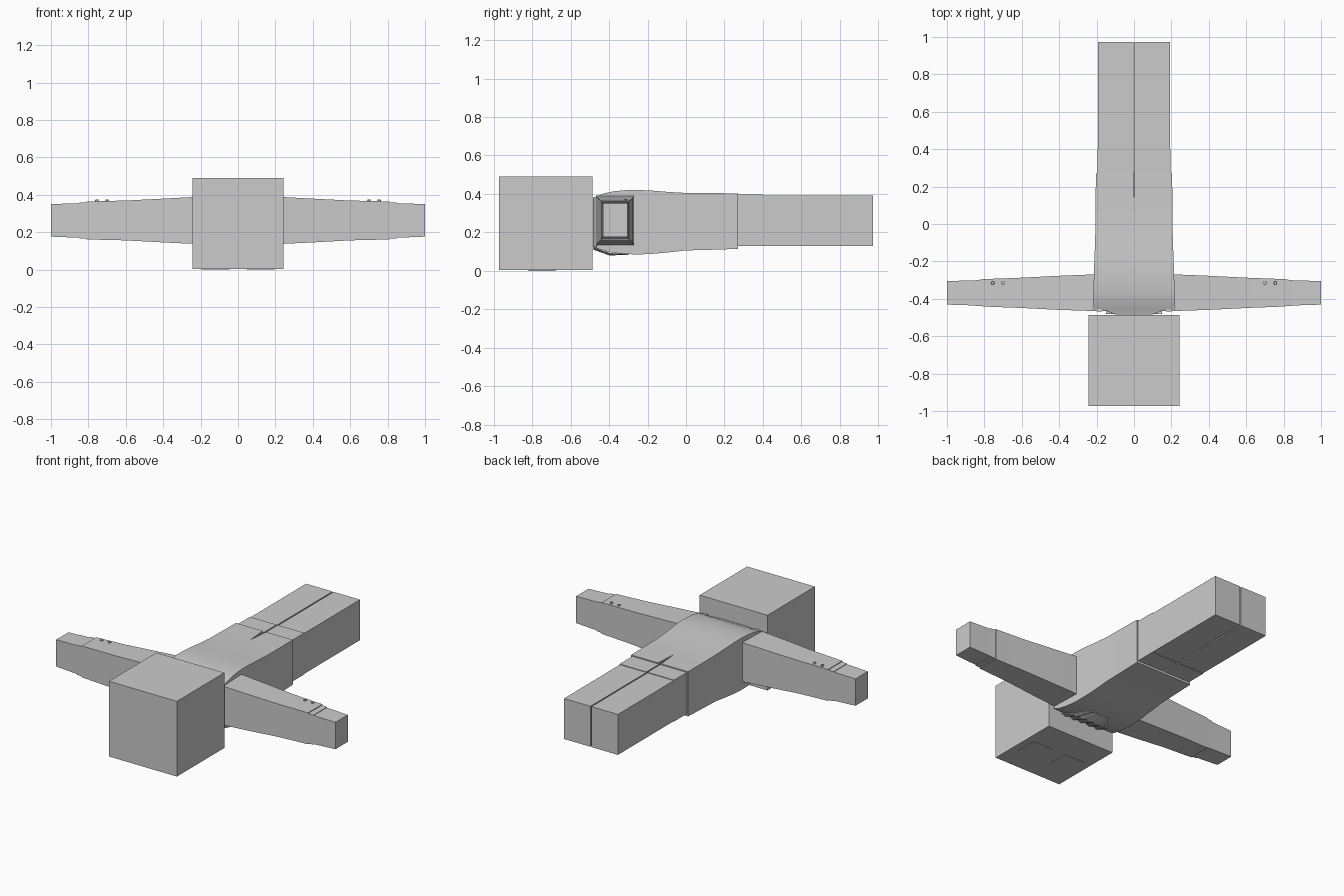
import bpy, bmesh

if "Cube" in bpy.data.objects:
    bpy.data.objects.remove(bpy.data.objects["Cube"])

def finish(name, bm, smooth=False):
    bmesh.ops.recalc_face_normals(bm, faces=bm.faces)
    me = bpy.data.meshes.new(name)
    bm.to_mesh(me)
    bm.free()
    ob = bpy.data.objects.new(name, me)
    bpy.context.collection.objects.link(ob)
    if smooth:
        bpy.ops.object.select_all(action='DESELECT')
        ob.select_set(True)
        bpy.context.view_layer.objects.active = ob
        bpy.ops.object.shade_smooth_by_angle(angle=0.6)
    return ob

def loft(name, rings, smooth=False):
    bm = bmesh.new()
    vs = [[bm.verts.new(p) for p in r] for r in rings]
    n = len(vs[0])
    for a, b in zip(vs, vs[1:]):
        for i in range(n):
            bm.faces.new((a[i], a[(i + 1) % n], b[(i + 1) % n], b[i]))
    bm.faces.new(vs[0])
    bm.faces.new(vs[-1])
    return finish(name, bm, smooth)

def ring_y(y, x0, x1, z0, z1):
    return [(x0, y, z0), (x1, y, z0), (x1, y, z1), (x0, y, z1)]

def ring_x(x, y0, y1, z0, z1):
    return [(x, y0, z0), (x, y1, z0), (x, y1, z1), (x, y0, z1)]

def box(name, x0, x1, y0, y1, z0, z1):
    return loft(name, [ring_y(y0, x0, x1, z0, z1), ring_y(y1, x0, x1, z0, z1)])

# Head, face down, with two thin eye plates
box("head", -0.243, 0.243, -0.972, -0.487, 0.003, 0.49)

# Jacket body: y, half width, bottom z, top z
profile = [(-0.465, 0.222, 0.118, 0.387), (-0.43, 0.22, 0.105, 0.402),
           (-0.38, 0.218, 0.094, 0.413), (-0.32, 0.216, 0.088, 0.419),
           (-0.26, 0.214, 0.085, 0.421), (-0.19, 0.212, 0.087, 0.418),
           (-0.1, 0.208, 0.095, 0.411), (0.0, 0.206, 0.106, 0.405),
           (0.12, 0.205, 0.109, 0.404), (0.27, 0.204, 0.114, 0.403)]
jacket = loft("jacket", [ring_y(y, -w, w, b, t) for y, w, b, t in profile], True)

# Narrow vent in the back of the jacket
vent = loft("vent_cutter", [[(0, 0.13, z), (0.014, 0.29, z), (-0.014, 0.29, z)] for z in (0.385, 0.45)])
vent.hide_render = True
vent.hide_viewport = True
mod = jacket.modifiers.new("vent", 'BOOLEAN')
mod.operation = 'DIFFERENCE'
mod.object = vent

# Collar between jacket and head
loft("collar", [ring_y(-0.46, -0.16, 0.16, 0.12, 0.388), ring_y(-0.484, -0.1, 0.1, 0.125, 0.38)])

for s, side in ((1, "right"), (-1, "left")):
    def lim(a, b):
        return sorted((s * a, s * b))
    box("eye_" + side, *lim(0.045, 0.195), -0.82, -0.68, 0.0, 0.006)
    # Leg
    box("leg_" + side, *lim(0.004, 0.193), 0.1, 0.972, 0.13, 0.392)
    box("trouser_top_" + side, *lim(0.004, 0.195), 0.1, 0.4, 0.128, 0.396)
    # Sleeve, shirt cuff and hand
    loft("sleeve_" + side, [ring_x(s * x, *v) for x, *v in (
        (0.17, -0.468, -0.268, 0.13, 0.392), (0.25, -0.464, -0.271, 0.138, 0.387),
        (0.4, -0.459, -0.277, 0.145, 0.379), (0.6, -0.449, -0.287, 0.156, 0.369),
        (0.81, -0.441, -0.295, 0.161, 0.364))], True)
    loft("cuff_" + side, [ring_x(s * 0.8, -0.439, -0.297, 0.165, 0.36),
                          ring_x(s * 0.847, -0.438, -0.299, 0.167, 0.358)])
    loft("hand_" + side, [ring_x(s * 0.8, -0.437, -0.3, 0.168, 0.356),
                          ring_x(s * 1.0, -0.431, -0.305, 0.176, 0.35)])
    # Sleeve buttons
    for x in (0.7, 0.755):
        bm = bmesh.new()
        bmesh.ops.create_cone(bm, cap_ends=True, segments=8, radius1=0.01, radius2=0.008, depth=0.012)
        bmesh.ops.translate(bm, verts=bm.verts, vec=(s * x, -0.315, 0.368))
        finish("button_" + side, bm)

# Pleated neckcloth on the chest
bm = bmesh.new()
rows = []
for k in range(11):
    u = (k - 5) / 5
    d = 0.012 * (k % 2)
    rows.append([bm.verts.new(p) for p in (
        (0.15 * u, -0.482, 0.122 - d), (0.13 * u, -0.40, 0.088 - d * 0.6),
        (0.08 * u, -0.31 + d, 0.086 - d * 0.4))])
for a, b in zip(rows, rows[1:]):
    for j in range(2):
        bm.faces.new((a[j], b[j], b[j + 1], a[j + 1]))
cloth = finish("neckcloth", bm)
cloth.modifiers.new("thickness", 'SOLIDIFY').thickness = 0.006
